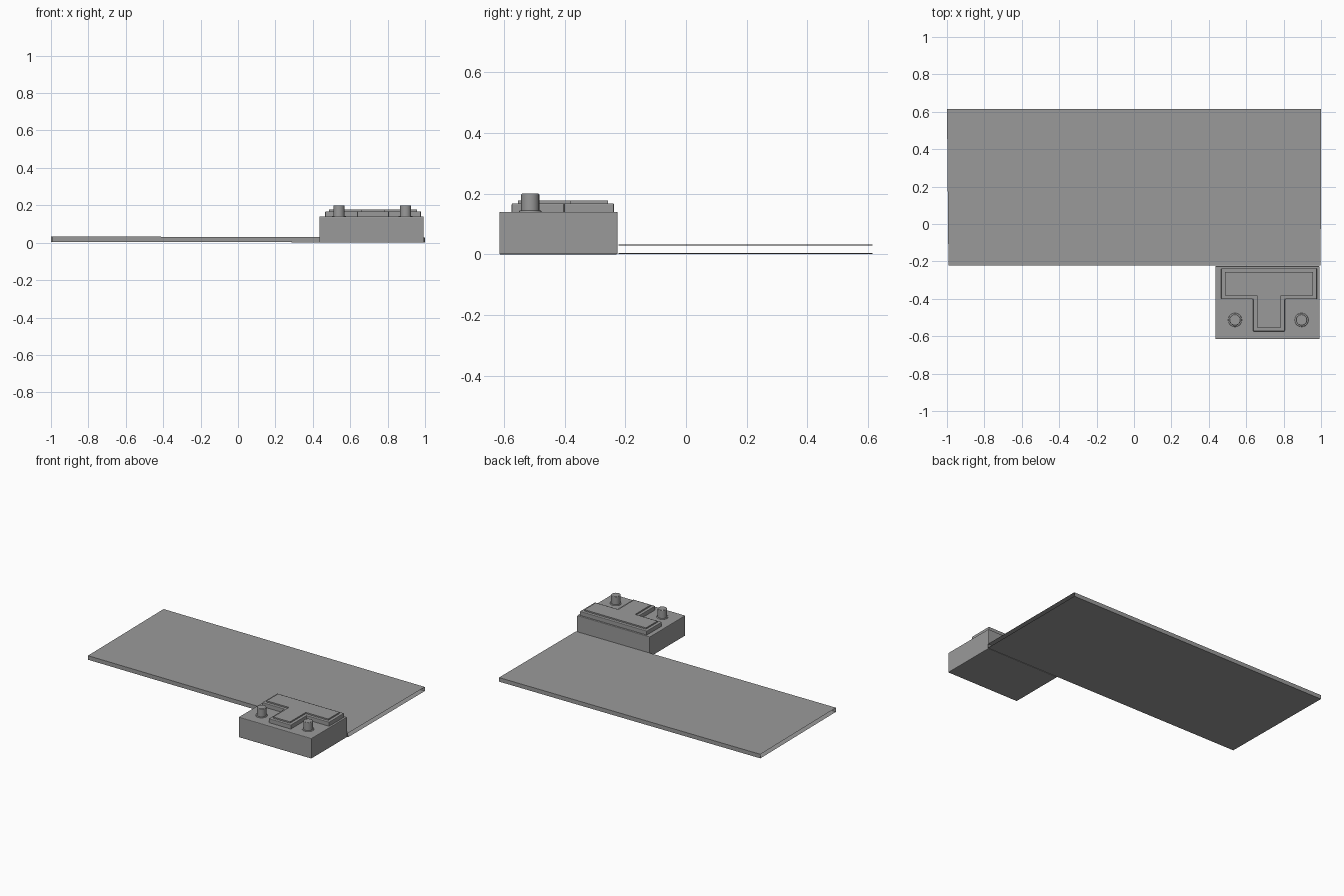
import bpy, bmesh

if "Cube" in bpy.data.objects:
    bpy.data.objects.remove(bpy.data.objects["Cube"])

# Dark grey used on every part
grey = bpy.data.materials.new("dark_grey")
grey.diffuse_color = (0.323, 0.323, 0.323, 1.0)
grey.use_nodes = True
grey.node_tree.nodes["Principled BSDF"].inputs["Base Color"].default_value = grey.diffuse_color

def make_object(name, bm, bevel=0.0):
    bmesh.ops.recalc_face_normals(bm, faces=bm.faces)
    mesh = bpy.data.meshes.new(name)
    bm.to_mesh(mesh)
    bm.free()
    mesh.materials.append(grey)
    ob = bpy.data.objects.new(name, mesh)
    bpy.context.collection.objects.link(ob)
    if bevel:
        add_bevel(ob, bevel)
    return ob

def add_bevel(ob, width):
    mod = ob.modifiers.new("edge_bevel", 'BEVEL')
    mod.width = width
    mod.segments = 2

def prism(name, outline, z0, z1, bevel=0.0):
    n = len(outline)
    bm = bmesh.new()
    low, high = ([bm.verts.new((x, y, z)) for x, y in outline] for z in (z0, z1))
    bm.faces.new(low)
    bm.faces.new(high)
    for i in range(n):
        j = (i + 1) % n
        bm.faces.new((low[i], low[j], high[j], high[i]))
    return make_object(name, bm, bevel)

def t_outline(inset):
    # wide bar at the back, stem to the front
    l, r, b = 0.466 + inset, 0.978 - inset, -0.237 - inset
    m, f = -0.402 + inset, -0.574 + inset
    sl, sr = 0.637 + inset, 0.806 - inset
    return [(l, b), (l, m), (sl, m), (sl, f), (sr, f), (sr, m), (r, m), (r, b)]

# Flat sleeve: slightly tilted, open at both short ends
bm = bmesh.new()
rings = []
for xf, xb, z in ((-0.992, -1.0, 0.005), (0.998, 1.0, 0.001)):
    rings.append([bm.verts.new(p) for p in (
        (xf, -0.223, z), (xb, 0.615, z), (xb, 0.615, z + 0.028), (xf, -0.223, z + 0.028))])
for i in range(4):
    j = (i + 1) % 4
    bm.faces.new((rings[0][i], rings[0][j], rings[1][j], rings[1][i]))
make_object("flat_plate", bm)

# Block in front of the plate
prism("base_block", [(0.435, -0.615), (0.992, -0.615), (0.992, -0.225), (0.435, -0.225)],
      0.0, 0.14, 0.004)

# Stepped T-shaped cover
prism("cover_lower", t_outline(0.0), 0.135, 0.168, 0.004)
prism("cover_upper", t_outline(0.02), 0.16, 0.177)

# Two round posts with a small collar
for side, x in (("left", 0.54), ("right", 0.896)):
    for part, radius, z0, z1 in (("post", 0.03, 0.13, 0.2), ("collar", 0.037, 0.13, 0.144)):
        bpy.ops.mesh.primitive_cylinder_add(vertices=20, radius=radius, depth=z1 - z0,
                                            location=(x, -0.513, (z0 + z1) / 2))
        ob = bpy.context.object
        ob.name = f"{side}_{part}"
        ob.data.materials.append(grey)
        add_bevel(ob, 0.003)
        bpy.ops.object.shade_smooth_by_angle()
